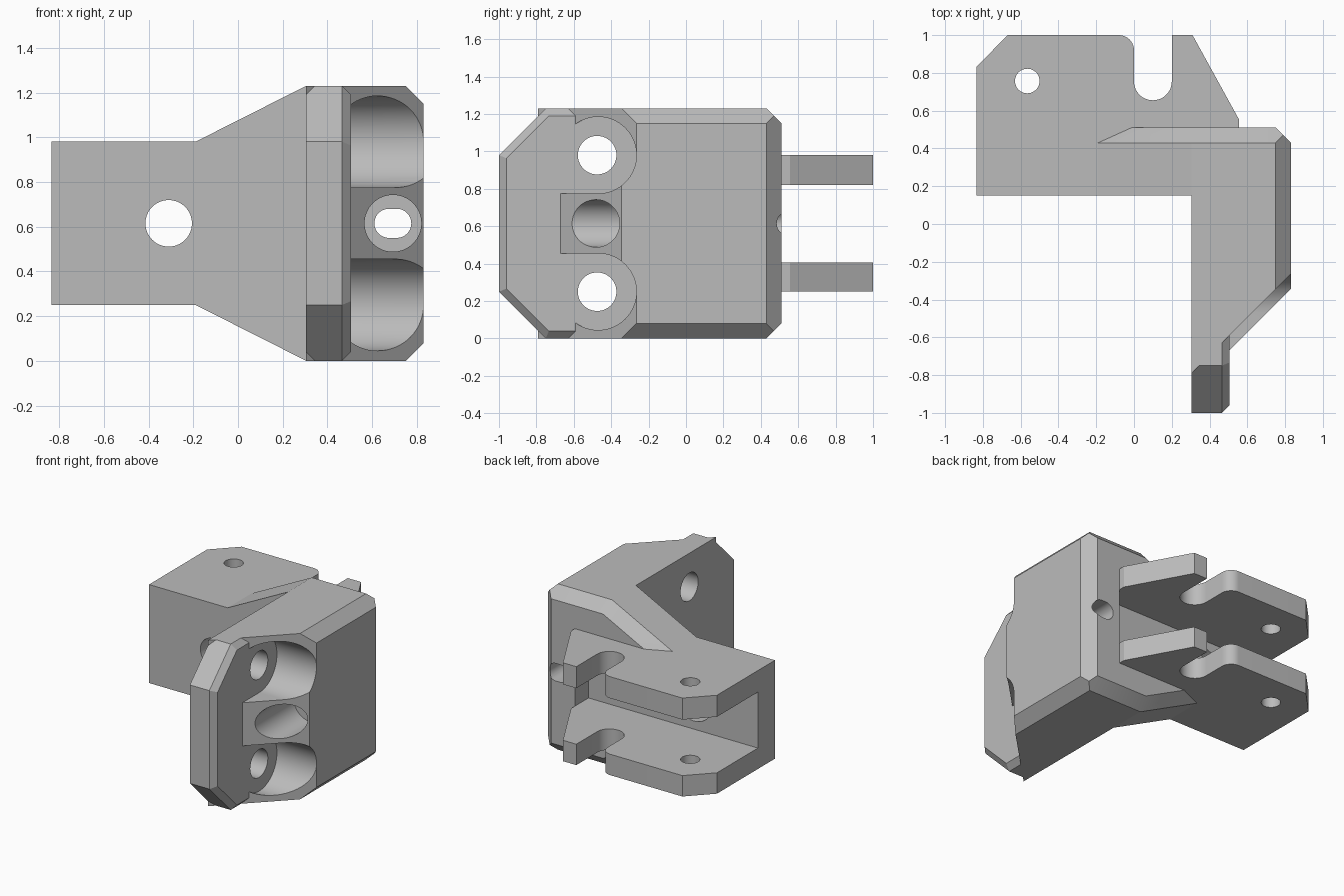
import bpy, bmesh, math
from mathutils import Vector

cube = bpy.data.objects.get("Cube")
if cube:
    bpy.data.objects.remove(cube, do_unlink=True)

H = 1.23          # overall height
MID = H / 2       # plane of symmetry

grey = bpy.data.materials.new("mid_grey")
grey.use_nodes = True
grey.diffuse_color = (0.5, 0.5, 0.5, 1)
grey.node_tree.nodes["Principled BSDF"].inputs["Base Color"].default_value = (0.5, 0.5, 0.5, 1)


def to_object(bm, name):
    bmesh.ops.recalc_face_normals(bm, faces=bm.faces[:])
    me = bpy.data.meshes.new(name)
    bm.to_mesh(me)
    bm.free()
    ob = bpy.data.objects.new(name, me)
    me.materials.append(grey)
    bpy.context.collection.objects.link(ob)
    return ob


def solid(name, x, y, z, planes=()):
    """Box between limits, trimmed by (point, outward normal) planes."""
    bm = bmesh.new()
    bmesh.ops.create_cube(bm, size=1)
    for v in bm.verts:
        v.co = [lim[0] if c < 0 else lim[1] for c, lim in zip(v.co, (x, y, z))]
    for point, normal in planes:
        geom = bm.verts[:] + bm.edges[:] + bm.faces[:]
        cut = bmesh.ops.bisect_plane(bm, geom=geom, dist=1e-5, plane_co=point,
                                     plane_no=normal, clear_outer=True)
        edges = [e for e in cut["geom_cut"] if isinstance(e, bmesh.types.BMEdge)]
        bmesh.ops.contextual_create(bm, geom=edges)
    return to_object(bm, name)


def prism(name, points, start, end, axis="z"):
    """Extrude a closed outline along an axis."""
    place = {"x": lambda a, b, t: (t, a, b), "y": lambda a, b, t: (a, t, b),
             "z": lambda a, b, t: (a, b, t)}[axis]
    bm = bmesh.new()
    low = [bm.verts.new(place(a, b, start)) for a, b in points]
    high = [bm.verts.new(place(a, b, end)) for a, b in points]
    bm.faces.new(low)
    bm.faces.new(high)
    n = len(points)
    for i in range(n):
        j = (i + 1) % n
        bm.faces.new((low[i], low[j], high[j], high[i]))
    return to_object(bm, name)


def arc(cx, cy, r, a0, a1, n):
    return [(cx + r * math.cos(math.radians(a0 + (a1 - a0) * i / n)),
             cy + r * math.sin(math.radians(a0 + (a1 - a0) * i / n))) for i in range(n + 1)]


def circle(cx, cy, r):
    return arc(cx, cy, r, 0, 360, 64)[:-1]


def mirrored(planes):
    """Add the copies of trimming planes reflected about mid height."""
    return planes + [((p[0], p[1], H - p[2]), (n[0], n[1], -n[2])) for p, n in planes]


def boolean(target, tool, operation):
    mod = target.modifiers.new(tool.name, "BOOLEAN")
    mod.operation, mod.solver, mod.object = operation, "EXACT", tool
    bpy.context.view_layer.objects.active = target
    bpy.ops.object.modifier_apply(modifier=mod.name)
    bpy.data.objects.remove(tool, do_unlink=True)


# Main block: sloped flanks, bevelled outer and back edges, diagonal front
slope = Vector((-0.25, 0, 0.495)).normalized()
knee = (-0.19, 0.43, 0.98)
body = solid("bracket_body", (-0.4, 0.83), (-0.8, 0.51), (0, H),
             mirrored([(knee, slope), (knee, slope + Vector((0, 1, 0))),
                       ((0.75, 0, H), (1, 0, 1)), ((0, 0.43, H), (0, 1, 1))])
             + [((0.83, 0.43, 0), (1, 1, 0)), ((0.83, -0.265, 0), (1, -1, 0))])
boolean(body, solid("inner_corner", (-1, 0.305), (-1.1, 0.15), (-1, 2)), "DIFFERENCE")

# Mounting flange with bevelled outer rim
corner = Vector((0, -1, 1)).normalized()
flange = solid("flange", (0.305, 0.505), (-1, -0.3), (0, H),
               mirrored([((0.4, -1, 0.98), corner), ((0.505, 0, H - 0.04), (1, 0, 1)),
                         ((0.465, -1, 0.98), corner + Vector((1, 0, 0)))])
               + [((0.505, -0.96, 0), (1, -1, 0))])
boolean(body, flange, "UNION")

# Raised rib between the bolt recesses
rib = solid("rib", (0.4, 0.83), (-0.9, 0.1), (0.25, 0.98), [((0.83, -0.345, 0), (1, -1, 0))])
boolean(body, rib, "UNION")

# Hinge arm, split into two plates by a slot
outline = ([(-0.835, 0.15), (0.555, 0.15), (0.555, 0.555), (0.31, 1), (0.2, 1)]
           + arc(0.1, 0.755, 0.1, 0, -180, 24) + arc(-0.08, 0.92, 0.08, 0, 90, 10)
           + [(-0.67, 1), (-0.835, 0.83)])
boolean(body, prism("hinge_arm", outline, 0.25, 0.98), "UNION")
boolean(body, solid("plate_gap", (-1, 0.555), (0.35, 1.2), (0.405, 0.82)), "DIFFERENCE")

# Bolt recesses and bolt holes, lower and upper
for z, side in ((0.25, 1), (0.98, -1)):
    inner = z + side * 0.205
    boolean(body, prism("recess", circle(-0.47, z, 0.205), 0.505, 1, "x"), "DIFFERENCE")
    boolean(body, solid("recess_opening", (0.505, 1), (-0.9, -0.47),
                        (min(z, inner), max(z, inner))), "DIFFERENCE")
    boolean(body, prism("bolt_hole", circle(-0.475, z, 0.103), 0.2, 0.6, "x"), "DIFFERENCE")

# Adjuster bore with an oblong passage to the back
boolean(body, prism("adjuster_bore", circle(0.693, MID, 0.127), -0.9, -0.15, "y"), "DIFFERENCE")
oblong = arc(0.71, MID, 0.065, -90, 90, 24) + arc(0.675, MID, 0.065, 90, 270, 24)
boolean(body, prism("adjuster_slot", oblong, -0.3, 0.8, "y"), "DIFFERENCE")

# Arm wall hole with its inner counterbore, and the pin hole
boolean(body, prism("wall_hole", circle(-0.31, MID, 0.104), 0, 0.5, "y"), "DIFFERENCE")
boolean(body, prism("wall_counterbore", circle(-0.31, MID, 0.15), 0.27, 0.4, "y"), "DIFFERENCE")
boolean(body, prism("pin_hole", circle(-0.565, 0.757, 0.065), 0, H, "z"), "DIFFERENCE")

# Smooth bores, crisp edges
bpy.ops.object.select_all(action="DESELECT")
body.select_set(True)
bpy.context.view_layer.objects.active = body
bpy.ops.object.shade_smooth_by_angle(angle=math.radians(25))
